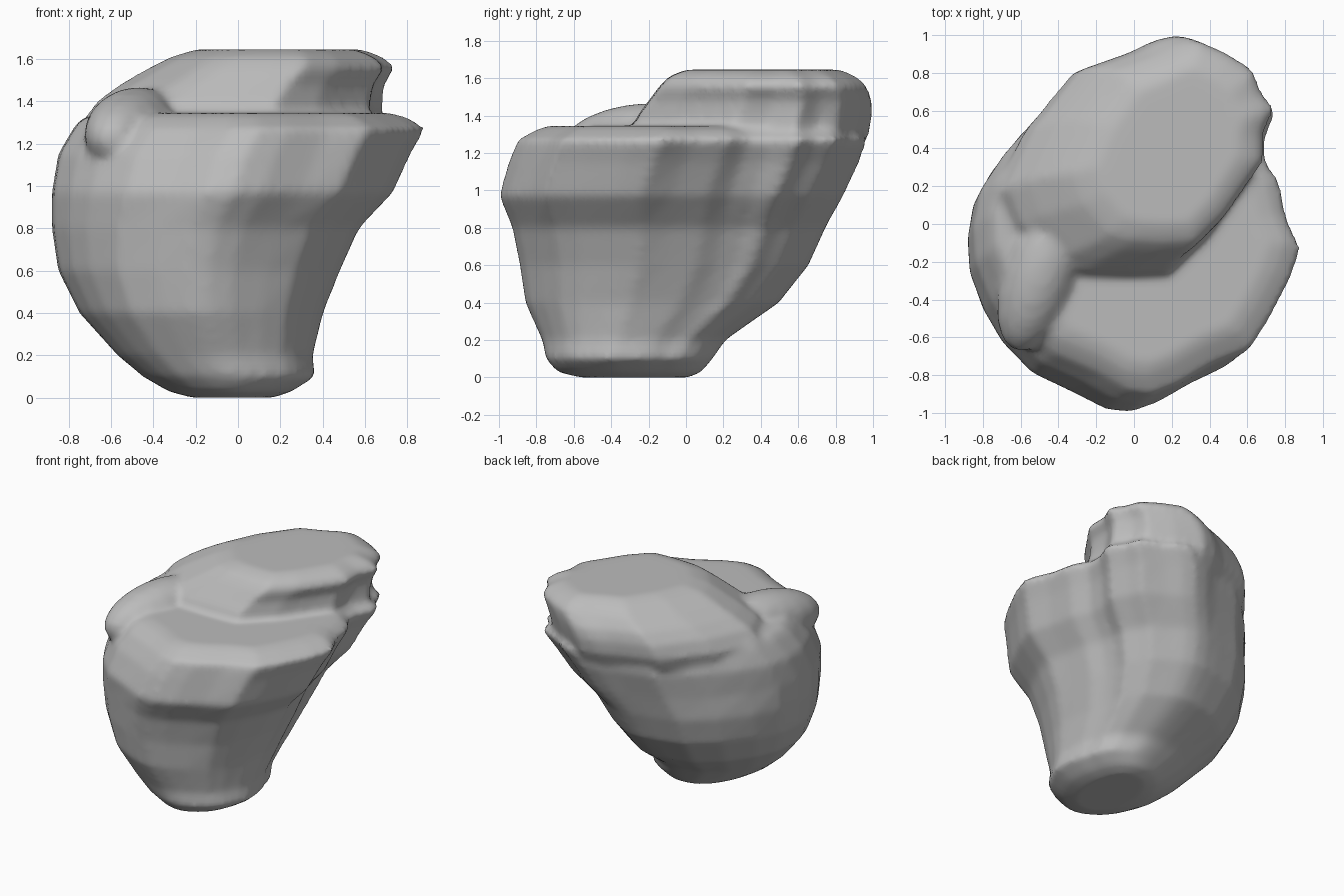
import bpy
import bmesh
import math
from mathutils import Matrix, Vector

cube = bpy.data.objects.get("Cube")
if cube:
    bpy.data.objects.remove(cube, do_unlink=True)

# Plan outline of the boulder, counter-clockwise from the back tip
BODY = [(.25, 1), (.13, .97), (0, .91), (-.27, .83), (-.5, .62), (-.7, .4),
        (-.84, .2), (-.88, 0), (-.87, -.2), (-.78, -.42), (-.67, -.6),
        (-.5, -.77), (-.25, -.88), (-.08, -.98), (.05, -1), (.2, -.94),
        (.4, -.82), (.6, -.74), (.7, -.58), (.82, -.35), (.88, -.18),
        (.8, 0), (.76, .2), (.68, .32), (.68, .45), (.74, .6), (.66, .7),
        (.62, .82), (.45, .9), (.35, .97)]

# Plan outline of the raised step
STEP = [(.25, 1), (.13, .97), (0, .91), (-.27, .82), (-.52, .52), (-.68, .2),
        (-.6, 0), (-.4, -.2), (-.25, -.24), (0, -.25), (.22, -.24),
        (.42, -.06), (.68, .28), (.68, .45), (.75, .6), (.66, .7),
        (.62, .82), (.45, .92)]

# Each level: height, x range, y range, roundness
BODY_LEVELS = [
    (0, -.22, .17, -.57, .02, .9), (.03, -.33, .26, -.69, .09, .8),
    (.1, -.45, .37, -.75, .15, .7), (.2, -.57, .36, -.77, .22, .7),
    (.4, -.75, .41, -.86, .51, .6), (.6, -.85, .49, -.89, .67, .5),
    (.8, -.88, .58, -.93, .76, .4), (.97, -.88, .74, -1, .85, .2),
    (1.15, -.85, .82, -.95, .93, .1), (1.27, -.78, .89, -.9, .97, 0),
    (1.32, -.74, .81, -.81, .93, 0), (1.345, -.62, .72, -.74, .8, 0)]
STEP_LEVELS = [
    (1.2, -.74, .7, -.3, .93, 0), (1.3, -.74, .69, -.29, .98, 0),
    (1.4, -.67, .69, -.26, 1, 0), (1.48, -.56, .7, -.2, 1, 0),
    (1.56, -.42, .75, -.14, .97, 0), (1.61, -.32, .69, -.09, .91, 0),
    (1.645, -.2, .59, 0, .83, 0)]


def unit_outline(outline):
    """Scale an outline so that it spans -1 to 1 on both axes."""
    xs, ys = zip(*outline)
    fit = lambda v, a: 2 * (v - min(a)) / (max(a) - min(a)) - 1
    return [Vector((fit(x, xs), fit(y, ys))) for x, y in outline]


def loft(bm, outline, levels):
    """Stack fitted copies of an outline into a closed solid."""
    unit = unit_outline(outline)
    rings = []
    for z, x0, x1, y0, y1, roundness in levels:
        ring = []
        for p in unit:
            q = p.lerp(p.normalized(), roundness)
            ring.append(bm.verts.new(((x0 + x1 + q.x * (x1 - x0)) / 2,
                                      (y0 + y1 + q.y * (y1 - y0)) / 2, z)))
        rings.append(ring)
    n = len(unit)
    for low, high in zip(rings, rings[1:]):
        for i in range(n):
            j = (i + 1) % n
            bm.faces.new((low[i], low[j], high[j], high[i]))
    bm.faces.new(rings[0][::-1])
    bm.faces.new(rings[-1])


bm = bmesh.new()
loft(bm, BODY, BODY_LEVELS)
loft(bm, STEP, STEP_LEVELS)

# Shoulder ridge linking the step to the front corner
shoulder = (Matrix.Translation((-.5, -.28, 1.27))
            @ Matrix.Rotation(math.radians(-18), 4, 'Z')
            @ Matrix.Rotation(math.radians(8), 4, 'X')
            @ Matrix.Diagonal((.2, .42, .19, 1)))
bmesh.ops.create_uvsphere(bm, u_segments=16, v_segments=10, radius=1,
                          matrix=shoulder)
bmesh.ops.recalc_face_normals(bm, faces=bm.faces)

mesh = bpy.data.meshes.new("boulder")
bm.to_mesh(mesh)
bm.free()
rock = bpy.data.objects.new("boulder", mesh)
bpy.context.collection.objects.link(rock)

# Fuse the solids and wear down the edges
remesh = rock.modifiers.new("fuse", 'REMESH')
remesh.mode = 'VOXEL'
remesh.voxel_size = .025
remesh.use_smooth_shade = True
smooth = rock.modifiers.new("weather", 'SMOOTH')
smooth.factor = .5
smooth.iterations = 5

# Stone colour
stone = bpy.data.materials.new("grey stone")
stone.use_nodes = True
grey = (.5, .5, .5, 1)
stone.diffuse_color = grey
stone.node_tree.nodes["Principled BSDF"].inputs["Base Color"].default_value = grey
mesh.materials.append(stone)
for poly in mesh.polygons:
    poly.use_smooth = True
